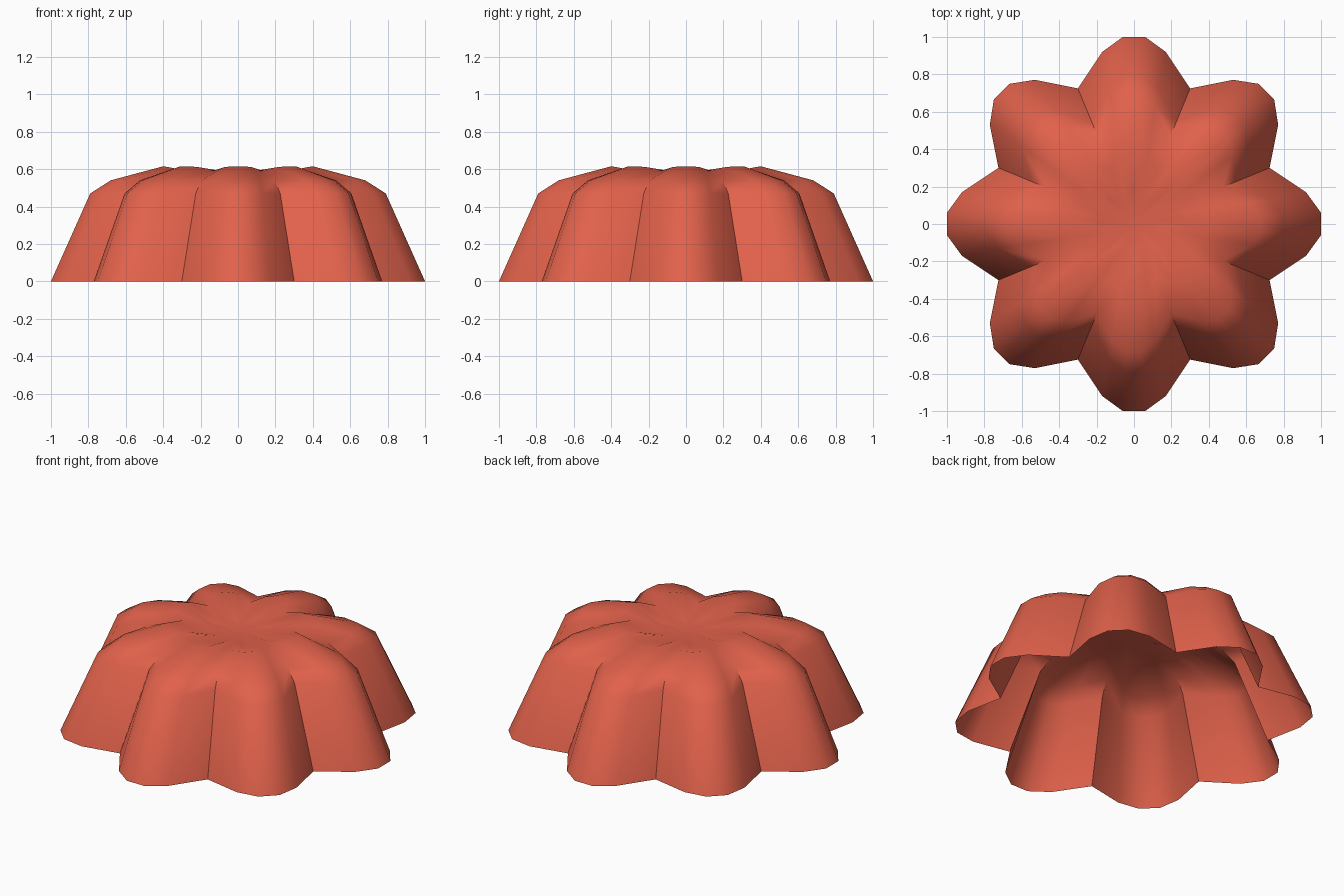
import bpy, bmesh, math

if "Cube" in bpy.data.objects:
    bpy.data.objects.remove(bpy.data.objects["Cube"])

PETALS = 8
TAN = math.tan(math.pi / PETALS)

# One row per ring: (radius, lateral, z) for tip, shoulder and valley
RINGS = [
    [(1.0, 0.06, 0.0), (0.92, 0.17, 0.0), (0.725, None, 0.0)],
    [(0.79, 0.047, 0.47), (0.725, 0.132, 0.47), (0.545, None, 0.47)],
    [(0.68, 0.042, 0.54), (0.625, 0.115, 0.54), (0.475, None, 0.54)],
    [(0.40, 0.035, 0.615), (0.37, 0.075, 0.61), (0.29, None, 0.595)],
    [(0.18, 0.005, 0.56), (0.15, 0.025, 0.56), (0.115, None, 0.56)],
]


def ring_points(tip, shoulder, valley):
    """Closed scalloped loop made by repeating one petal outline."""
    pts = []
    valley = (valley[0], valley[0] * TAN, valley[2])
    outline = [(u, -v, z) for u, v, z in (shoulder, tip)]
    outline += [tip, shoulder, valley]
    for i in range(PETALS):
        a = 2 * math.pi * i / PETALS
        c, s = math.cos(a), math.sin(a)
        pts += [(u * c - v * s, u * s + v * c, z) for u, v, z in outline]
    return pts


# Fluted shell, open underneath
bm = bmesh.new()
loops = [[bm.verts.new(p) for p in ring_points(*r)] for r in RINGS]
n = len(loops[0])
for lo, hi in zip(loops, loops[1:]):
    for i in range(n):
        j = (i + 1) % n
        bm.faces.new((lo[i], lo[j], hi[j], hi[i]))

# Sunken star in the middle of the top
centre = bm.verts.new((0, 0, 0.56))
for i in range(n):
    bm.faces.new((loops[-1][i], loops[-1][(i + 1) % n], centre))

mesh = bpy.data.meshes.new("fluted_shell")
bm.to_mesh(mesh)
bm.free()
shell = bpy.data.objects.new("fluted_shell", mesh)
bpy.context.collection.objects.link(shell)

# Red finish
red = bpy.data.materials.new("red")
red.diffuse_color = (0.75, 0.12, 0.07, 1)
red.use_nodes = True
red.node_tree.nodes["Principled BSDF"].inputs["Base Color"].default_value = red.diffuse_color
mesh.materials.append(red)

# Smooth petals with sharp valleys
bpy.context.view_layer.objects.active = shell
shell.select_set(True)
bpy.ops.object.shade_smooth_by_angle(angle=math.radians(42))
